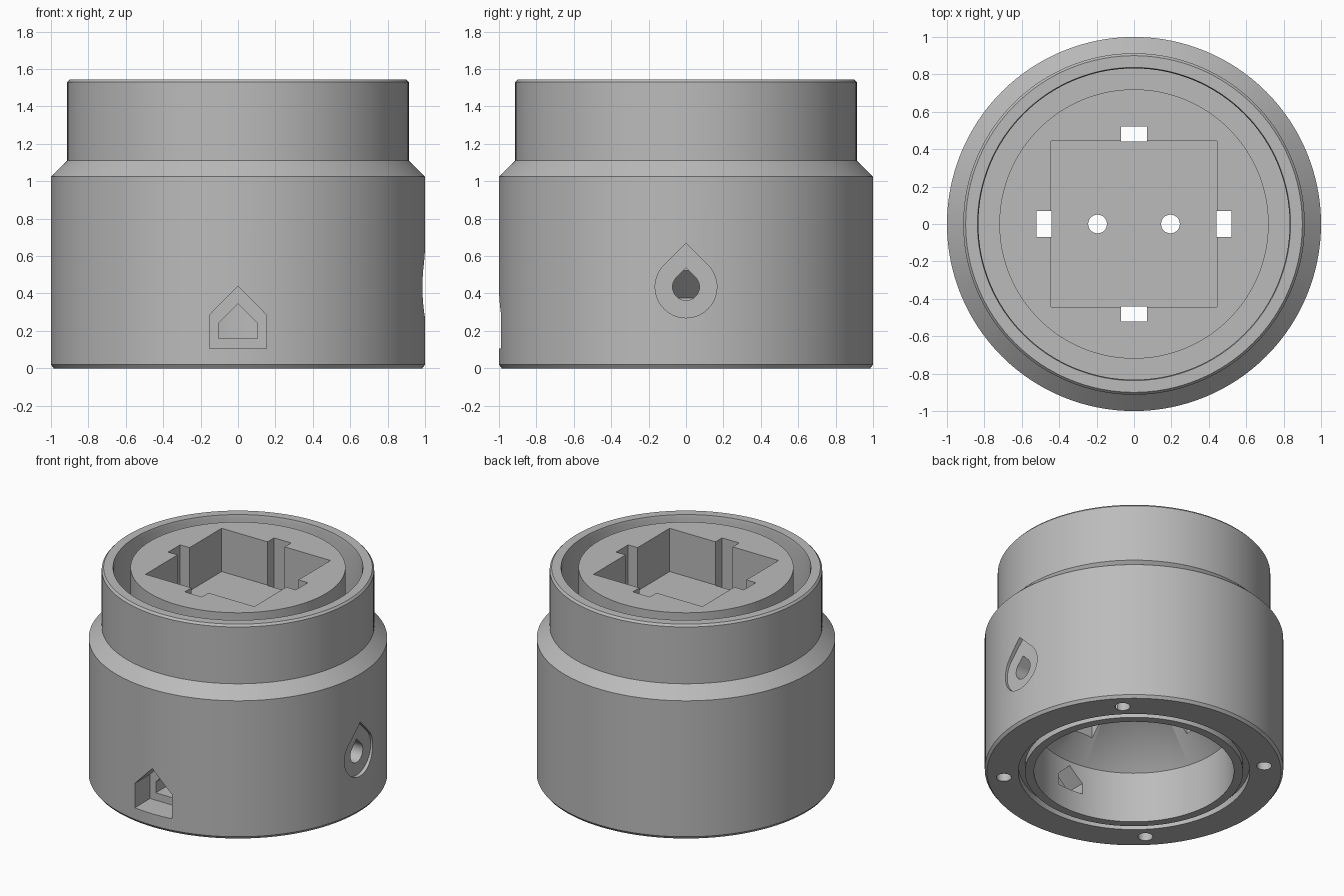
import bpy, bmesh, math
from mathutils import Matrix, Vector

old = bpy.data.objects.get("Cube")
if old:
    bpy.data.objects.remove(old, do_unlink=True)

SEGMENTS = 128
TOP = 1.545

grey = bpy.data.materials.new("light_grey")
grey.use_nodes = True
colour = (0.5, 0.5, 0.5, 1)
grey.diffuse_color = colour
grey.node_tree.nodes["Principled BSDF"].inputs["Base Color"].default_value = colour


def finish(bm, name):
    bmesh.ops.recalc_face_normals(bm, faces=bm.faces)
    mesh = bpy.data.meshes.new(name)
    bm.to_mesh(mesh)
    bm.free()
    mesh.materials.append(grey)
    obj = bpy.data.objects.new(name, mesh)
    bpy.context.collection.objects.link(obj)
    return obj


def lathe(name, profile):
    """Revolve a closed (radius, height) profile around z."""
    bm = bmesh.new()
    verts = [bm.verts.new((r, 0, z)) for r, z in profile]
    edges = [bm.edges.new(pair) for pair in zip(verts, verts[1:])]
    bmesh.ops.spin(bm, geom=verts + edges, cent=(0, 0, 0), axis=(0, 0, 1),
                   angle=math.tau, steps=SEGMENTS, use_merge=True)
    bmesh.ops.remove_doubles(bm, verts=bm.verts, dist=1e-5)
    return finish(bm, name)


def prism(name, outline, start, end, place):
    """Extrude a 2D outline; place maps (u, v, depth) to a position."""
    bm = bmesh.new()
    face = bm.faces.new([bm.verts.new(place(u, v, start)) for u, v in outline])
    new = bmesh.ops.extrude_face_region(bm, geom=[face])["geom"]
    shift = Vector(place(0, 0, end)) - Vector(place(0, 0, start))
    bmesh.ops.translate(bm, vec=shift,
                        verts=[g for g in new if isinstance(g, bmesh.types.BMVert)])
    return finish(bm, name)


def rectangle(x0, x1, y0, y1):
    return [(x0, y0), (x1, y0), (x1, y1), (x0, y1)]


def circle(x, y, r, n=32):
    return [(x + r * math.cos(math.tau * i / n), y + r * math.sin(math.tau * i / n))
            for i in range(n)]


def teardrop(r, z):
    arc = [math.radians(135 + 270 * i / 48) for i in range(49)]
    return [(r * math.cos(a), z + r * math.sin(a)) for a in arc] + [(0, z + r * math.sqrt(2))]


def house(w, base, eaves, apex):
    return [(-w, base), (w, base), (w, eaves), (0, apex), (-w, eaves)]


def up(u, v, d):
    return (u, v, d)


def from_front(u, v, d):
    return (u, -d, v)


def from_side(u, v, d):
    return (d, u, v)


# Turned body: outer wall, collar, ring groove, centre plug, conical cavity, seal groove
housing = lathe("housing", [
    (0.985, 0), (1, 0.02), (1, 1.025), (0.913, 1.11), (0.913, 1.53), (0.9, TOP),
    (0.837, TOP), (0.832, 1.52), (0.832, 1.1), (0.72, 1.1), (0.72, TOP), (0, TOP),
    (0, 1.045), (0.67, 0.375), (0.67, 0), (0.73, 0), (0.73, 0.05), (0.775, 0.05),
    (0.775, 0), (0.985, 0)])

# Square pocket in the plug, with wire holes through its floor
cutters = [prism("pocket", rectangle(-0.445, 0.445, -0.445, 0.445), 1.225, 1.7, up)]
for x in (-0.195, 0.195):
    cutters.append(prism("wire_hole", circle(x, 0, 0.05), 0.6, 1.4, up))

# Clip slots at the pocket sides and screw holes in the underside
for i in range(4):
    slot = prism("clip_slot", rectangle(0.44, 0.522, -0.07, 0.07), 0.42, 1.7, up)
    slot.data.transform(Matrix.Rotation(i * math.pi / 2, 4, "Z"))
    a = math.radians(45 + 90 * i)
    screw = prism("screw_hole", circle(0.875 * math.cos(a), 0.875 * math.sin(a), 0.05),
                  -0.1, 0.3, up)
    cutters += [slot, screw]

# Recessed cable entry on the front and teardrop port on the left side
cutters += [
    prism("entry_recess", house(0.152, 0.105, 0.285, 0.44), 0.81, 1.1, from_front),
    prism("entry_hole", house(0.105, 0.16, 0.24, 0.345), 0.55, 1.1, from_front),
    prism("port_recess", teardrop(0.165, 0.435), 0.97, 1.1, from_side),
    prism("port_hole", teardrop(0.072, 0.435), 0.42, 1.1, from_side)]

bpy.ops.object.select_all(action="DESELECT")
bpy.context.view_layer.objects.active = housing
housing.select_set(True)
for cutter in cutters:
    mod = housing.modifiers.new("cut", "BOOLEAN")
    mod.operation = "DIFFERENCE"
    mod.solver = "EXACT"
    mod.object = cutter
    bpy.ops.object.modifier_apply(modifier=mod.name)
    bpy.data.objects.remove(cutter, do_unlink=True)

bpy.ops.object.shade_smooth_by_angle(angle=math.radians(25))
